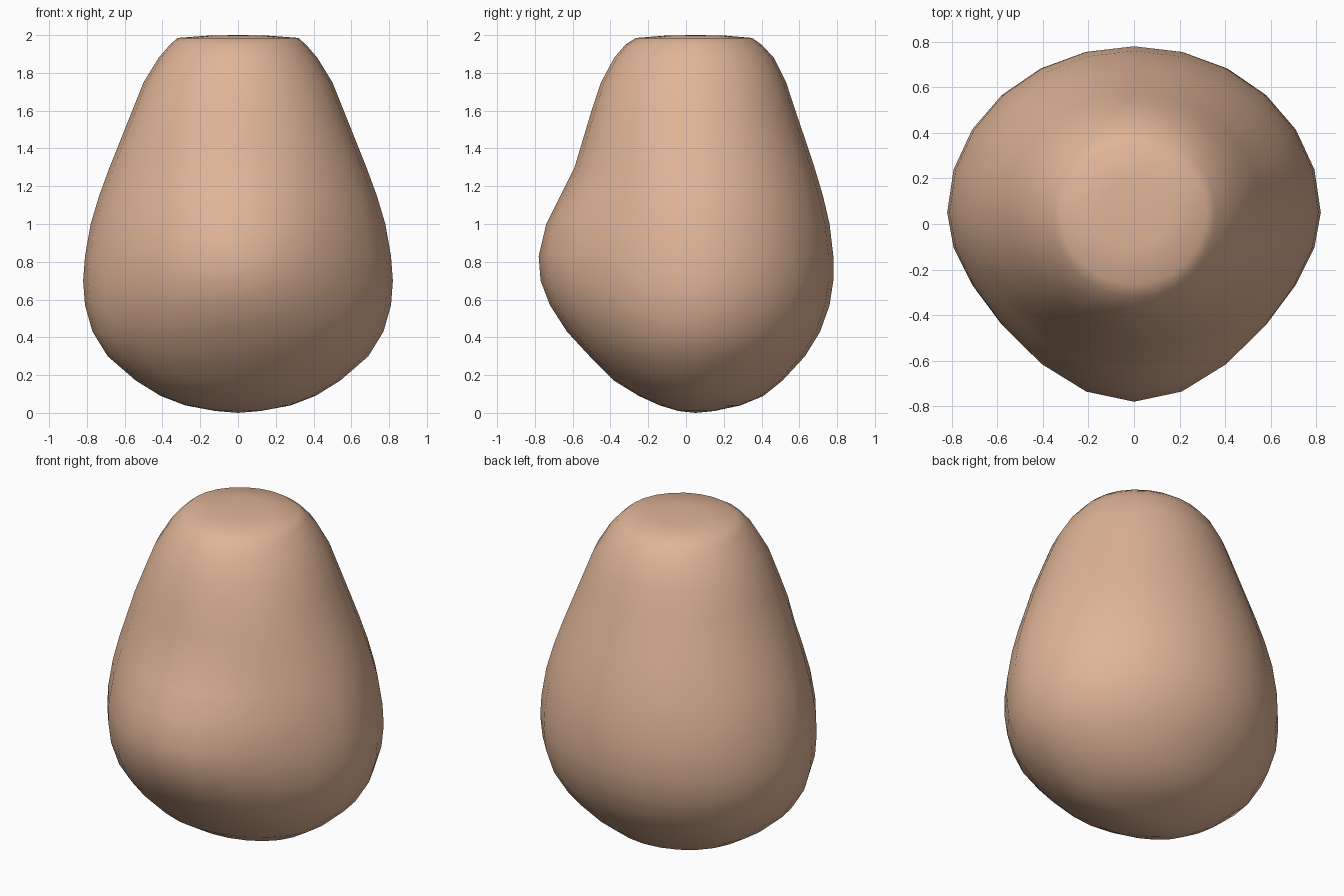
import bpy, bmesh, math

cube = bpy.data.objects.get("Cube")
if cube:
    bpy.data.objects.remove(cube, do_unlink=True)

SEGMENTS = 24
CENTRE_Y = 0.05

# Cross-sections: height, half width, front y, back y, front pinch
SECTIONS = [
    (0.01, 0.12, -0.04, 0.15, 0),
    (0.04, 0.28, -0.14, 0.29, 0),
    (0.09, 0.41, -0.25, 0.41, 0),
    (0.17, 0.54, -0.38, 0.51, 0.05),
    (0.30, 0.69, -0.51, 0.63, 0.1),
    (0.43, 0.77, -0.63, 0.71, 0.18),
    (0.57, 0.81, -0.72, 0.76, 0.25),
    (0.70, 0.82, -0.77, 0.78, 0.3),
    (0.83, 0.81, -0.78, 0.78, 0.3),
    (1.00, 0.78, -0.74, 0.76, 0.28),
    (1.15, 0.735, -0.665, 0.725, 0.2),
    (1.30, 0.68, -0.59, 0.68, 0.1),
    (1.45, 0.62, -0.545, 0.63, 0),
    (1.60, 0.56, -0.50, 0.58, 0),
    (1.75, 0.50, -0.45, 0.53, 0),
    (1.88, 0.42, -0.38, 0.465, 0),
    (1.95, 0.36, -0.32, 0.40, 0),
    (1.985, 0.32, -0.265, 0.35, 0),
    (1.998, 0.15, -0.10, 0.20, 0),
]

skin = bpy.data.materials.new("warm_tan")
skin.use_nodes = True
colour = (0.74, 0.46, 0.31, 1)
skin.diffuse_color = colour
skin.node_tree.nodes["Principled BSDF"].inputs["Base Color"].default_value = colour


def section_ring(bm, z, half_width, front, back, pinch):
    """Ellipse-like ring whose front half can taper towards a blunt nose."""
    ring = []
    for i in range(SEGMENTS):
        angle = math.tau * i / SEGMENTS
        s = math.sin(angle)
        if s >= 0:
            y = (back - CENTRE_Y) * s
        else:
            y = (CENTRE_Y - front) * ((1 - pinch) * s + pinch * s ** 3)
        ring.append(bm.verts.new((half_width * math.cos(angle), CENTRE_Y + y, z)))
    return ring


# Body lofted through the sections
bm = bmesh.new()
rings = [section_ring(bm, *section) for section in SECTIONS]
for low, high in zip(rings, rings[1:]):
    for i in range(SEGMENTS):
        j = (i + 1) % SEGMENTS
        bm.faces.new((low[i], low[j], high[j], high[i]))

# Rounded base and flat crown
for ring, z in ((rings[0], 0), (rings[-1], 2)):
    pole = bm.verts.new((0, CENTRE_Y, z))
    for i in range(SEGMENTS):
        bm.faces.new((ring[i], ring[(i + 1) % SEGMENTS], pole))

bmesh.ops.recalc_face_normals(bm, faces=bm.faces[:])
for face in bm.faces:
    face.smooth = True

mesh = bpy.data.meshes.new("body")
bm.to_mesh(mesh)
bm.free()
mesh.materials.append(skin)
body = bpy.data.objects.new("body", mesh)
bpy.context.collection.objects.link(body)
